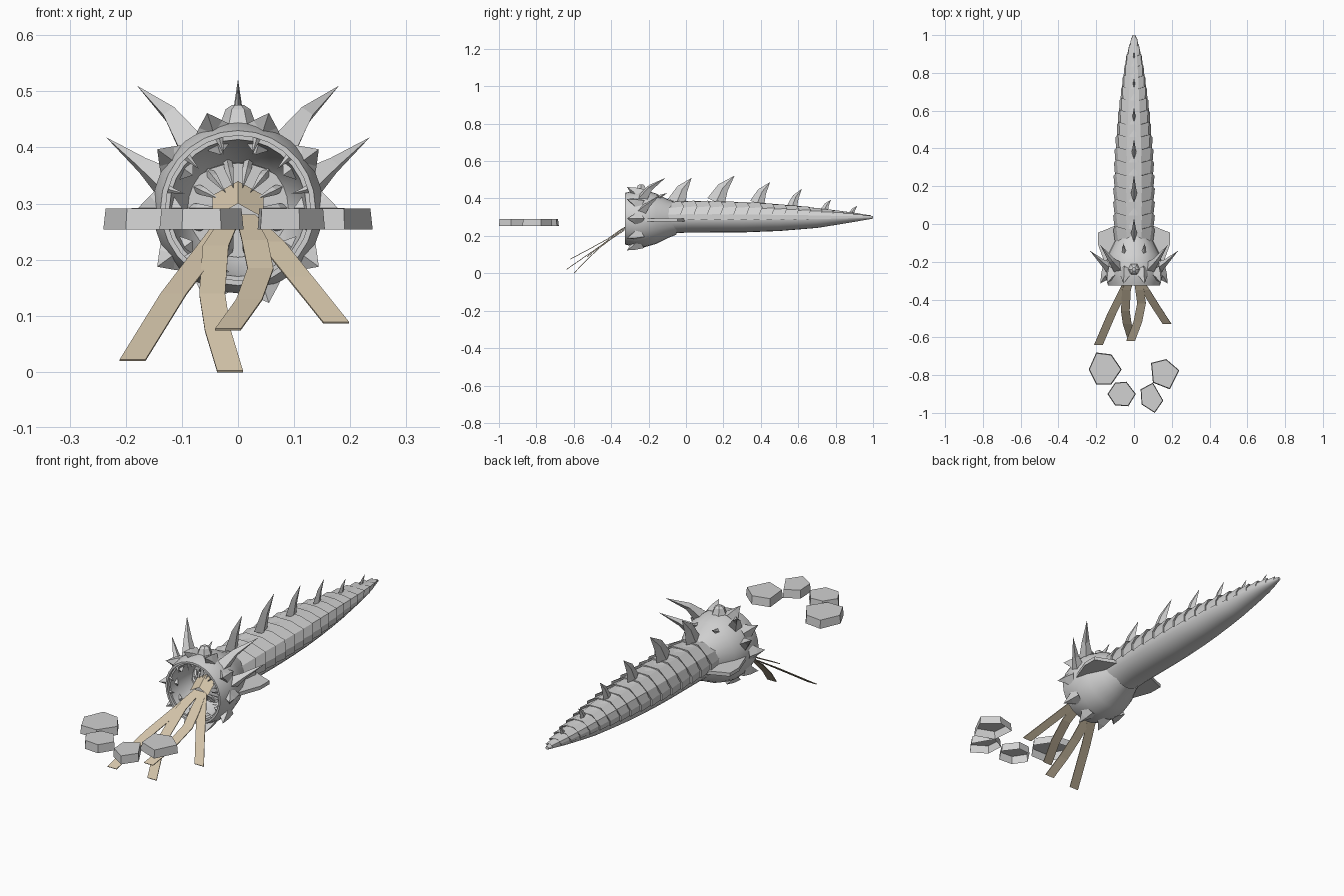
import bpy, math
from math import sin, cos, pi, radians
from mathutils import Vector

old = bpy.data.objects.get("Cube")
if old:
    bpy.data.objects.remove(old, do_unlink=True)


def material(name, rgb):
    m = bpy.data.materials.new(name)
    m.use_nodes = True
    m.diffuse_color = (*rgb, 1)
    m.node_tree.nodes["Principled BSDF"].inputs["Base Color"].default_value = (*rgb, 1)
    return m


GREY = material("hide grey", (0.64, 0.64, 0.64))
TAN = material("tongue tan", (0.64, 0.54, 0.39))


def build(name, verts, faces, mat=GREY, smooth=None):
    me = bpy.data.meshes.new(name)
    me.from_pydata([tuple(v) for v in verts], [], faces)
    me.materials.append(mat)
    ob = bpy.data.objects.new(name, me)
    bpy.context.collection.objects.link(ob)
    if smooth:
        bpy.ops.object.select_all(action='DESELECT')
        ob.select_set(True)
        bpy.context.view_layer.objects.active = ob
        bpy.ops.object.shade_smooth_by_angle(angle=radians(smooth))
    return ob


def loft(name, rings, closed=True, caps=(False, False), **kw):
    """Skin a list of equally long point rings."""
    n = len(rings[0])
    verts = [p for r in rings for p in r]
    faces = []
    for i in range(len(rings) - 1):
        for j in range(n if closed else n - 1):
            k = (j + 1) % n
            faces.append((i * n + j, i * n + k, (i + 1) * n + k, (i + 1) * n + j))
    if caps[0]:
        faces.append(tuple(range(n))[::-1])
    if caps[1]:
        faces.append(tuple(range(len(verts) - n, len(verts))))
    return build(name, verts, faces, **kw)


def horn(name, path, radii, up=(0, 0, 1), flat=1.0, sides=4):
    """Pointed horn that follows a path and narrows to its tip."""
    path = [Vector(p) for p in path]
    verts, faces = [], []
    for i, p in enumerate(path[:-1]):
        d = (path[i + 1] - path[max(i - 1, 0)]).normalized()
        u = Vector(up).cross(d).normalized()
        v = d.cross(u)
        for j in range(sides):
            a = 2 * pi * j / sides
            verts.append(p + radii[i] * (u * cos(a) * flat + v * sin(a)))
    for i in range(len(path) - 2):
        for j in range(sides):
            k = (j + 1) % sides
            faces.append((i * sides + j, i * sides + k, (i + 1) * sides + k, (i + 1) * sides + j))
    base = len(verts) - sides
    verts.append(path[-1])
    faces += [(base + j, base + (j + 1) % sides, len(verts) - 1) for j in range(sides)]
    return build(name, verts, faces)


def lerp(table, y):
    for (a, p), (b, q) in zip(table, table[1:]):
        if y <= b:
            return p + (q - p) * max(0, (y - a) / (b - a))
    return table[-1][1]


# Body outline along its length
WIDTH = [(-.2, .1), (0, .105), (.2, .105), (.4, .098), (.6, .08), (.8, .054), (.9, .037), (1, .008)]
TOP = [(-.2, .375), (0, .39), (.2, .388), (.4, .38), (.6, .363), (.8, .338), (.9, .325), (1, .306)]
LOW = [(-.2, .2), (0, .214), (.3, .215), (.5, .223), (.7, .24), (.85, .265), (1, .292)]
MID = .3


def body_point(y, a, s=1.0):
    h = (lerp(TOP, y) - MID) if sin(a) > 0 else (MID - lerp(LOW, y))
    return Vector((lerp(WIDTH, y) * s * cos(a), y, MID + h * s * sin(a)))


# Soft core with smooth belly
ys = [-.2 + 1.2 * i / 24 for i in range(25)]
loft("body_core", [[body_point(y, -2 * pi * j / 24, .96) for j in range(24)] for y in ys],
     caps=(True, True), smooth=50)

# Overlapping back plates, flared and jagged at the rear edge
ARC = [radians(a) for a in (-10, 10, 35, 68, 112, 145, 170, 190)]
N = 17
edges = [-.1 + 1.08 * (1 - (1 - i / N) ** 1.15) for i in range(N + 1)]
for i in range(N):
    a, b = edges[i], edges[i + 1]
    size = (b - a)
    rear = []
    for j, t in enumerate(ARC):
        p = body_point(b, t, 1.07)
        if j in (2, 5):
            p += Vector((0.004 * cos(t), size * .22, .004))
        rear.append(p)
    loft("back_plate", [[body_point(a, t, .99) for t in ARC], rear,
                        [body_point(b, t, .93) for t in ARC]], closed=False)

# Dorsal fins, curved toward the tail
for y0, y1, tip_y, tip_z in ((-.1, .0, .03, .51), (.11, .21, .26, .522), (.34, .42, .45, .488),
                             (.54, .595, .62, .452), (.72, .76, .775, .393), (.87, .9, .915, .36)):
    mid, half = (y0 + y1) / 2, (y1 - y0) / 2
    z = lerp(TOP, mid) - .008
    tip = Vector((0, tip_y, tip_z))
    bend = Vector((0, mid + (tip_y - mid) * .38, z + (tip_z - z) * .55))
    horn("dorsal_fin", [(0, mid, z), bend, tip], [half, half * .6], up=(0, 1, 0), flat=.32)

# Head shell: outside, lip step, then the throat
CZ = .292
PROFILE = [(-.05, .085), (-.1, .105), (-.16, .135), (-.22, .152), (-.27, .152), (-.31, .142),
           (-.325, .138), (-.325, .129), (-.312, .129), (-.312, .122), (-.25, .112),
           (-.19, .085), (-.15, .045), (-.14, .004)]


def head_ring(y, r):
    return [(r * cos(2 * pi * j / 28), y, CZ + r * sin(2 * pi * j / 28)) for j in range(28)]


loft("head", [head_ring(y, r) for y, r in PROFILE], caps=(False, True), smooth=40)


def radial(a, r, y):
    return Vector((r * cos(a), y, CZ + r * sin(a)))


# Crown of blunt spikes round the head
for i in range(10):
    a = pi / 2 + 2 * pi * (i + .5) / 10
    horn("crown_spike", [radial(a, .132, -.255), radial(a, .157, -.28), radial(a, .178, -.315)],
         [.046, .022], up=(0, 1, 0))

# Rim teeth and throat teeth
for i in range(12):
    a = 2 * pi * (i + .5) / 12
    horn("rim_tooth", [radial(a, .13, -.312), radial(a, .098, -.322)], [.007], up=(0, 1, 0))
for i in range(14):
    a = 2 * pi * i / 14
    horn("throat_tooth", [radial(a, .085, -.19), radial(a, .07, -.215), radial(a, .035, -.245)],
         [.008, .008], up=(0, 1, 0))

# Paired brow horns and cheek fins
for s, side in ((1, "left"), (-1, "right")):
    horn(side + "_brow_horn", [(s * .075, -.24, .39), (s * .12, -.19, .458), (s * .18, -.11, .51)],
         [.035, .017])
    horn(side + "_cheek_horn", [(s * .115, -.24, .325), (s * .17, -.2, .368), (s * .235, -.14, .418)],
         [.035, .015])
    horn(side + "_nape_spike", [(s * .05, -.16, .4), (s * .058, -.1, .43)], [.014])
    outline = [(.08, .0), (.15, -.03), (.19, -.045), (.19, -.11), (.15, -.22), (.08, -.2)]
    loft(side + "_cheek_fin", [[(s * x, y, z) for x, y in outline] for z in (.276, .292)],
         caps=(True, True))

# Brow plate and knob on top of the head
loft("crown_knob", [[(r * cos(pi * j / 3), -.24 + r * sin(pi * j / 3), z) for j in range(6)]
                    for r, z in ((.035, .435), (.028, .452), (.022, .468), (.01, .476))],
     caps=(False, True))


# Flat tongue ribbons
def ribbon(name, path, width=.023):
    rings = []
    for i, (x, y, z) in enumerate(path):
        w = width * (.7 if i == 0 else 1)
        rings.append([(x - w, y, z), (x + w, y, z), (x + w, y + .002, z - .003), (x - w, y + .002, z - .003)])
    loft(name, rings, caps=(True, True), mat=TAN)


ribbon("tongue_outer_right", [(-.015, -.27, .28), (-.05, -.34, .225), (-.115, -.47, .14), (-.188, -.64, .022)])
ribbon("tongue_inner_right", [(-.01, -.27, .28), (-.04, -.35, .225), (-.046, -.46, .14),
                              (-.036, -.53, .075), (-.014, -.6, .002)])
ribbon("tongue_inner_left", [(.012, -.27, .28), (.03, -.35, .235), (.04, -.42, .185),
                             (.02, -.52, .13), (-.018, -.62, .077)])
ribbon("tongue_outer_left", [(.015, -.27, .28), (.06, -.35, .232), (.11, -.43, .17), (.175, -.53, .089)])

# Folded tongue root arching out of the throat
loft("tongue_root", [[(-.045, y, z - .025), (0, y, z), (.045, y, z - .025)]
                     for y, z in ((-.16, .31), (-.23, .34), (-.28, .3))], closed=False, mat=TAN)

# Floating stepping stones, open underneath
STONES = [
    [(-.24, -.77), (-.2, -.85), (-.12, -.85), (-.065, -.77), (-.12, -.69), (-.2, -.68)],
    [(-.14, -.9), (-.1, -.96), (-.03, -.965), (.01, -.9), (-.04, -.835), (-.1, -.84)],
    [(.09, -.735), (.1, -.84), (.19, -.875), (.24, -.775), (.17, -.715)],
    [(.035, -.875), (.04, -.955), (.11, -1), (.155, -.935), (.1, -.84)]]
for pts in STONES:
    cx = sum(p[0] for p in pts) / len(pts)
    cy = sum(p[1] for p in pts) / len(pts)
    loft("stone", [[(cx + (x - cx) * k, cy + (y - cy) * k, z) for x, y in pts]
                   for k, z in ((1, .254), (.95, .291))], caps=(False, True))
